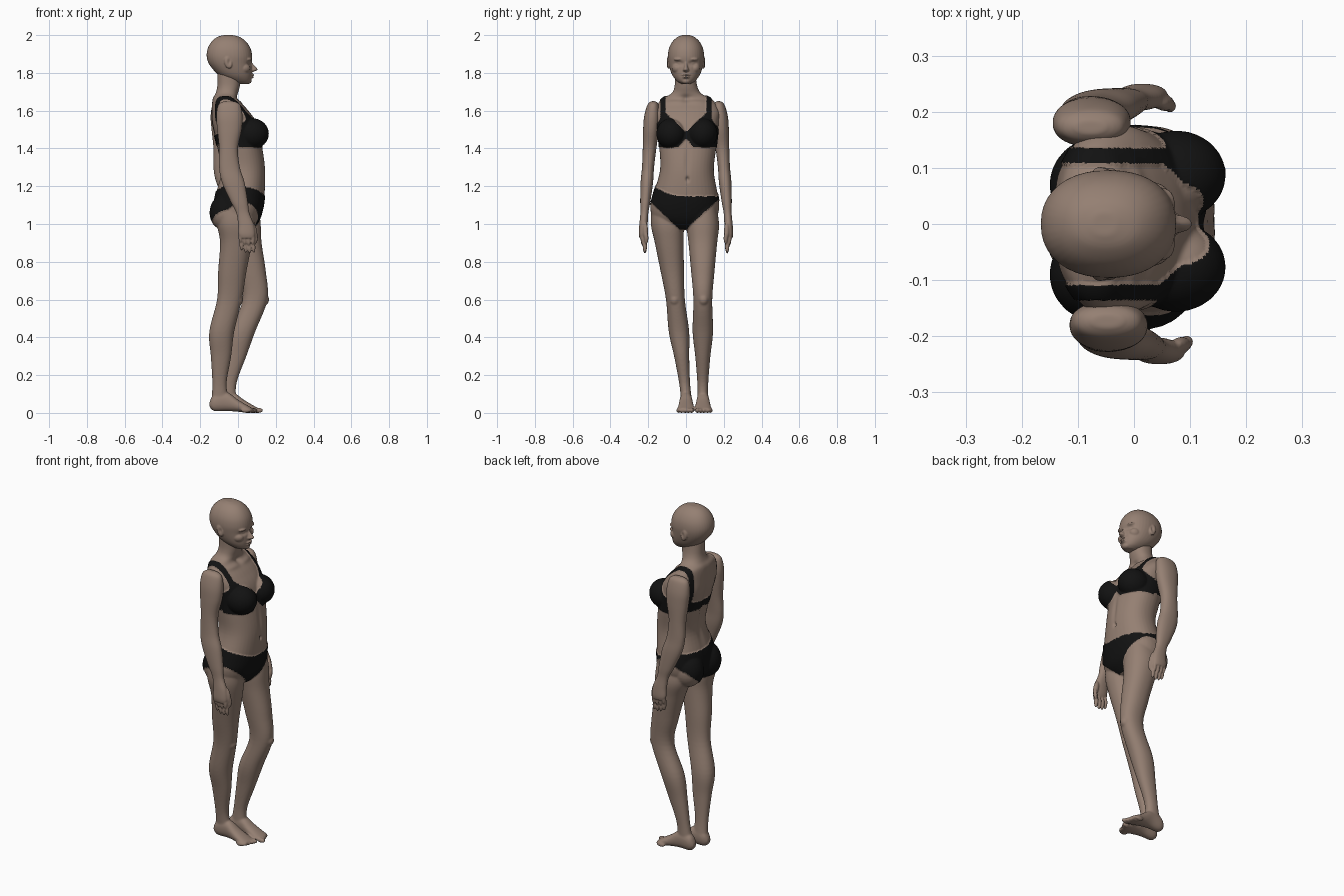
import bpy, bmesh, math
from mathutils import Vector, Matrix

cube = bpy.data.objects.get("Cube")
if cube:
    bpy.data.objects.remove(cube, do_unlink=True)


def material(name, rgb):
    mat = bpy.data.materials.new(name)
    mat.use_nodes = True
    color = (*rgb, 1)
    mat.diffuse_color = color
    shader = mat.node_tree.nodes["Principled BSDF"]
    shader.inputs["Base Color"].default_value = color
    shader.inputs["Roughness"].default_value = .7
    return mat


skin = material("skin", (.3, .215, .17))
fabric = material("black fabric", (.006, .006, .006))


def clamp(value):
    return min(1, max(0, value))


def spline(rows, steps=6):
    """Smooth curve through rows of numbers."""
    points = [rows[0], *rows, rows[-1]]
    curve = []
    for before, start, end, after in zip(points, points[1:], points[2:], points[3:]):
        for k in range(steps):
            t = k / steps
            curve.append([b + t * ((c - a) + t * (2 * a - 5 * b + 4 * c - d
                          + t * (3 * (b - c) + d - a))) / 2
                          for a, b, c, d in zip(before, start, end, after)])
    return curve + [list(rows[-1])]


def loft(bm, rows, center_y, along_x=False, power=2.2, seg=40):
    """Rows give station, depth minimum and maximum, and half width."""
    rings = []
    for station, low, high, half_width in spline(rows):
        ring = []
        for i in range(seg):
            angle = math.tau * i / seg
            c, s = (math.copysign(abs(f) ** (2 / power), f)
                    for f in (math.cos(angle), math.sin(angle)))
            depth = (low + high) / 2 + c * (high - low) / 2
            y = center_y(station) + s * half_width
            point = (station, y, depth) if along_x else (depth, y, station)
            ring.append(bm.verts.new(point))
        rings.append(ring)
    for lower, upper in zip(rings, rings[1:]):
        for i in range(seg):
            j = (i + 1) % seg
            bm.faces.new((lower[i], lower[j], upper[j], upper[i]))
    bm.faces.new(rings[0][::-1])
    bm.faces.new(rings[-1])


def ball(bm, center, radii, tilt=0):
    matrix = (Matrix.Translation(center) @ Matrix.Rotation(tilt, 4, "Y")
              @ Matrix.Diagonal((*radii, 1)))
    bmesh.ops.create_uvsphere(bm, u_segments=24, v_segments=16, radius=1, matrix=matrix)


def fuse(name, bm, voxel, smoothing):
    """Merge the overlapping masses into one smooth skin."""
    bmesh.ops.recalc_face_normals(bm, faces=bm.faces[:])
    mesh = bpy.data.meshes.new(name)
    bm.to_mesh(mesh)
    bm.free()
    obj = bpy.data.objects.new(name, mesh)
    bpy.context.collection.objects.link(obj)
    remesh = obj.modifiers.new("fuse", "REMESH")
    remesh.mode = "VOXEL"
    remesh.voxel_size = voxel
    smooth = obj.modifiers.new("smooth", "SMOOTH")
    smooth.factor = .5
    smooth.iterations = smoothing
    depsgraph = bpy.context.evaluated_depsgraph_get()
    fused = bpy.data.meshes.new_from_object(obj.evaluated_get(depsgraph))
    obj.modifiers.clear()
    obj.data = fused
    fused.materials.clear()
    fused.materials.append(skin)
    for polygon in fused.polygons:
        polygon.use_smooth = True
        polygon.material_index = 0
    return obj


def push(obj, center, radii, offset):
    """Soft sculpting brush that moves the surface by an offset."""
    offset = Vector(offset)
    for vertex in obj.data.vertices:
        distance = sum(((a - b) / r) ** 2 for a, b, r in zip(vertex.co, center, radii))
        if distance < 9:
            vertex.co += offset * math.exp(-distance)


# Torso and neck, swaying gently to the side
bm = bmesh.new()
torso = [(.97, -.06, .07, .05), (1.02, -.11, .11, .155), (1.08, -.125, .13, .182),
         (1.15, -.12, .14, .172), (1.28, -.09, .145, .143), (1.4, -.11, .13, .15),
         (1.53, -.137, .1, .163), (1.6, -.14, .055, .17), (1.66, -.135, 0, .135),
         (1.69, -.12, 0, .08), (1.73, -.11, .01, .06), (1.8, -.11, .02, .055)]
loft(bm, torso, lambda z: .01 * math.sin(6 * z - 7.2))

# Bust and seat
for side in (-1, 1):
    ball(bm, (.075, side * .082 + .005, 1.478), (.085, .076, .078))
    ball(bm, (-.055, side * .08 - .01, 1.06), (.092, .084, .1))

# Straight right leg and bent left leg: height, half depth, half width, both centres
legs = [(1.1, .09, .07, -.01, .02), (1, .1, .086, -.01, .02), (.9, .085, .076, -.01, .04),
        (.75, .075, .062, -.03, .072), (.6, .066, .05, -.045, .09),
        (.43, .066, .054, -.086, .025), (.3, .054, .04, -.09, -.01),
        (.16, .038, .029, -.098, -.045), (.07, .045, .029, -.095, -.055)]
loft(bm, [(z, x - d, x + d, w) for z, d, w, x, _ in legs], lambda z: .01 - .11 * z)
loft(bm, [(z, x - d, x + d, w) for z, d, w, _, x in legs], lambda z: .089)
for x, y in ((-.008, -.06), (.13, .092)):
    ball(bm, (x, y, .6), (.035, .03, .035))

# Feet and toes
foot = [(-.15, .03, .06, .015), (-.125, .01, .1, .03), (-.06, .01, .11, .033),
        (0, .006, .07, .04), (.045, .001, .043, .043), (.075, .002, .026, .038)]
for side, dx, y in ((-1, 0, 0), (1, .03, .09)):
    loft(bm, [(x + dx, *rest) for x, *rest in foot], lambda x: y, along_x=True)
    for k in range(5):
        ball(bm, (.078 + dx - .009 * k, y + side * (.018 * k - .03), .013),
             (.027, .012 - .0008 * k, .0135))

# Navel, midline, spine, throat, collarbones and shoulder blades
body = fuse("body", bm, .005, 8)
push(body, (.145, .008, 1.237), (.04, .008, .012), (-.014, 0, 0))
push(body, (.14, .006, 1.33), (.05, .014, .08), (-.006, 0, 0))
push(body, (-.12, 0, 1.4), (.06, .02, .16), (.012, 0, 0))
push(body, (0, 0, 1.66), (.04, .02, .02), (-.012, 0, 0))
for side in (-1, 1):
    push(body, (.02, side * .07, 1.645), (.04, .06, .012), (.006, 0, .003))
    push(body, (-.14, side * .09, 1.53), (.04, .04, .06), (-.008, 0, 0))


def is_briefs(x, y, z):
    front = clamp(10 * x + .5)
    offset = abs(y + .015)
    waist = 1.17 - .025 * front + .07 * clamp(-y / .19) ** 2
    front_leg = .95 * max(0, offset - .02)
    back_leg = 4 * offset ** 2
    return .975 + front * front_leg + (1 - front) * back_leg < z < waist


def is_bra(x, y, z):
    offset = abs(y)
    if x > 0:
        top = max(1.49, min(1.48 + offset, 1.755 - 1.5 * offset))
        bottom = 1.407 + .045 * clamp(1 - offset / .04)
    else:
        top, bottom = 1.46 + .2 * offset, 1.42
    is_strap = z > 1.45 and abs(offset - .12) < .013
    return bottom < z < top or is_strap


# Underwear, raised slightly from the skin
body.data.materials.append(fabric)
raised = set()
for face in body.data.polygons:
    if is_briefs(*face.center) or is_bra(*face.center):
        face.material_index = 1
        raised.update(face.vertices)
normals = {index: body.data.vertices[index].normal.copy() for index in raised}
for index, normal in normals.items():
    body.data.vertices[index].co += normal * .004

# Head with nose, lips, chin, cheeks, brows and ears
bm = bmesh.new()
skull = [(1.742, 0, .05, .024), (1.755, -.04, .066, .046), (1.78, -.09, .073, .068),
         (1.81, -.125, .074, .082), (1.85, -.155, .073, .092), (1.89, -.166, .075, .096),
         (1.93, -.16, .066, .09), (1.965, -.14, .043, .072), (1.99, -.11, .01, .045),
         (2, -.075, -.03, .02)]
nose = [(1.805, .04, .08, .013), (1.815, .04, .102, .017), (1.823, .04, .102, .013),
        (1.845, .04, .083, .008), (1.87, .04, .068, .007)]
for shape in (skull, nose):
    loft(bm, shape, lambda z: 0)
ball(bm, (.068, 0, 1.789), (.018, .024, .008))
ball(bm, (.068, 0, 1.778), (.016, .02, .008))
ball(bm, (.052, 0, 1.757), (.02, .024, .016))
for side in (-1, 1):
    ball(bm, (.03, side * .045, 1.825), (.036, .03, .03))
    ball(bm, (.052, side * .035, 1.872), (.022, .03, .01))
    ball(bm, (-.052, side * .094, 1.855), (.02, .009, .033), tilt=-.25)

# Eye sockets, eyelids, ear hollows and the line of the mouth
head = fuse("head", bm, .0035, 5)
for side in (-1, 1):
    push(head, (.06, side * .036, 1.85), (.05, .02, .011), (-.013, 0, 0))
    push(head, (.055, side * .036, 1.85), (.05, .012, .006), (.006, 0, 0))
    push(head, (-.046, side * .1, 1.858), (.009, .02, .016), (0, -side * .007, 0))
push(head, (.085, 0, 1.783), (.03, .022, .003), (-.005, 0, 0))

# Arms with hands, fingers and thumb
limb = [(.925, .01, .085, .015), (.95, 0, .09, .021), (1, 0, .083, .022),
        (1.06, -.01, .06, .021), (1.12, -.04, .052, .027), (1.22, -.085, .035, .033),
        (1.3, -.1, .01, .032), (1.4, -.1, 0, .036), (1.5, -.11, .02, .042),
        (1.57, -.115, .024, .042), (1.63, -.105, .012, .03), (1.65, -.075, -.02, .012)]
for name, side, dx in (("right_arm", -1, 0), ("left_arm", 1, -.03)):
    bm = bmesh.new()
    loft(bm, [(z, back + dx, front + dx, width) for z, back, front, width in limb],
         lambda z: side * (.305 - .08 * z))
    for k in range(4):
        x = .014 + .0215 * k + dx
        tip = .004 * (k - 2) ** 2
        ball(bm, (x, side * .228, .92 + tip), (.0115, .0125, .035))
        ball(bm, (x + .003, side * .218, .88 + tip), (.0105, .0115, .037), tilt=-.08)
    ball(bm, (.085 + dx, side * .215, .965), (.015, .014, .045), tilt=-.2)
    ball(bm, (.094 + dx, side * .21, .925), (.011, .011, .032), tilt=.1)
    fuse(name, bm, .004, 4)
